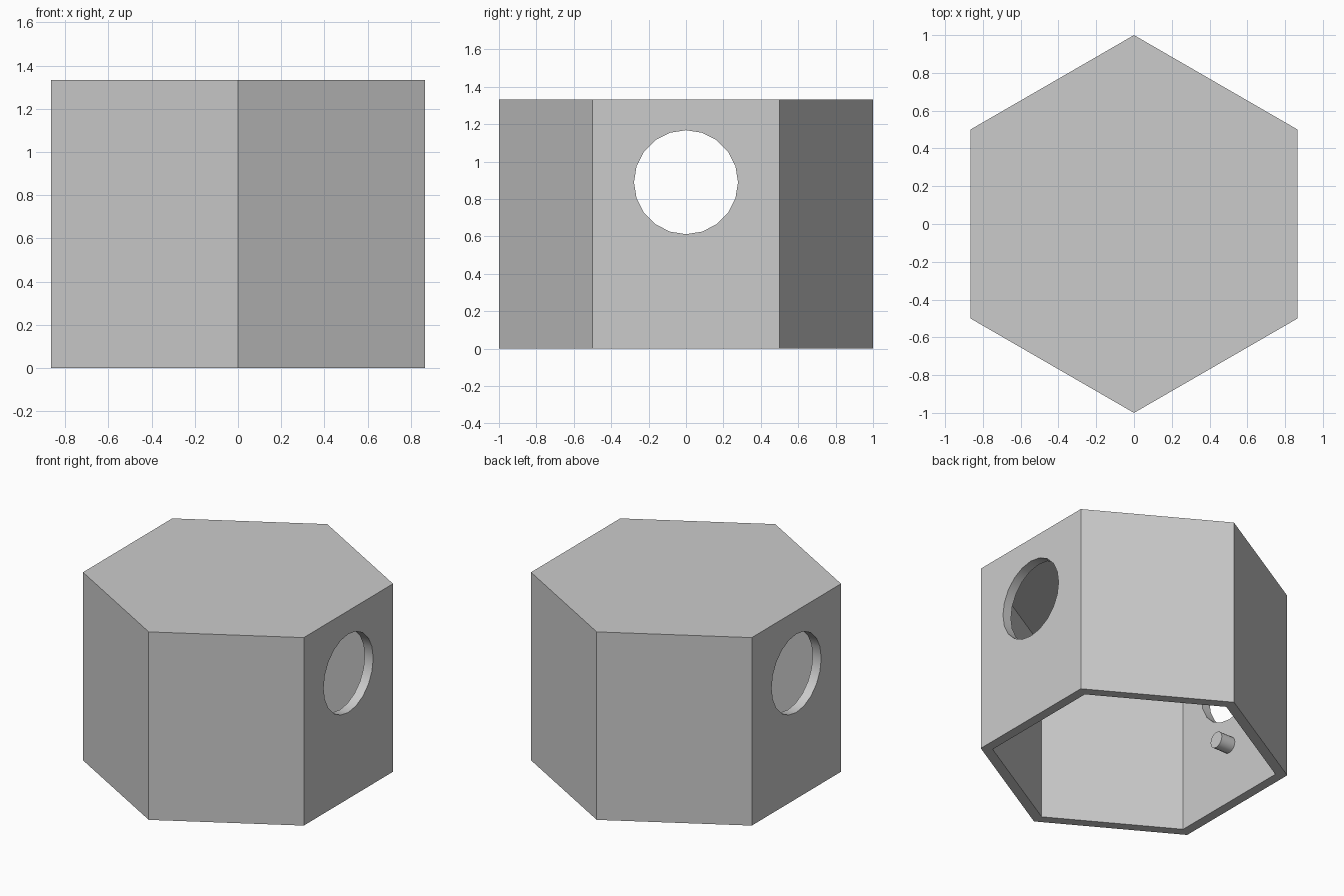
import bpy
import math

cube = bpy.data.objects.get("Cube")
if cube:
    bpy.data.objects.remove(cube, do_unlink=True)

RADIUS, HEIGHT, WALL = 1.0, 1.333, 0.067
HOLE_RADIUS, HOLE_Z = 0.278, 0.89
PEG_RADIUS, PEG_Z = 0.056, 0.42
APOTHEM = RADIUS * math.cos(math.pi / 6)
INNER_RADIUS = (APOTHEM - WALL) / math.cos(math.pi / 6)

grey = bpy.data.materials.new("plain grey")
colour = (0.6, 0.6, 0.6, 1)
grey.use_nodes = True
grey.diffuse_color = colour
grey.node_tree.nodes["Principled BSDF"].inputs["Base Color"].default_value = colour


def upright_hexagon(name, radius, bottom, top):
    bpy.ops.mesh.primitive_cylinder_add(
        vertices=6, radius=radius, depth=top - bottom,
        location=(0, 0, (bottom + top) / 2))
    obj = bpy.context.object
    obj.name = name
    obj.data.materials.append(grey)
    return obj


def rod_along_x(name, radius, start, end, z):
    bpy.ops.mesh.primitive_cylinder_add(
        vertices=20, radius=radius, depth=end - start,
        location=((start + end) / 2, 0, z), rotation=(0, math.pi / 2, 0))
    obj = bpy.context.object
    obj.name = name
    obj.data.materials.append(grey)
    return obj


def cut(target, cutter):
    mod = target.modifiers.new("cut", "BOOLEAN")
    mod.operation = "DIFFERENCE"
    mod.solver = "EXACT"
    mod.object = cutter
    bpy.context.view_layer.objects.active = target
    bpy.ops.object.modifier_apply(modifier=mod.name)
    bpy.data.objects.remove(cutter, do_unlink=True)


# Hexagonal shell with a closed roof and an open bottom
shell = upright_hexagon("hexagonal_shell", RADIUS, 0, HEIGHT)
cut(shell, upright_hexagon("hollow_cutter", INNER_RADIUS, -0.2, HEIGHT - WALL))

# Round openings through both side walls
cut(shell, rod_along_x("opening_cutter", HOLE_RADIUS, -1.2, 1.2, HOLE_Z))

# Short peg on the inside of one wall, below the opening
peg = rod_along_x("inner_peg", PEG_RADIUS, -APOTHEM + WALL / 2, -0.69, PEG_Z)

# Smooth round surfaces, crisp edges elsewhere
for obj in (shell, peg):
    bpy.ops.object.select_all(action="DESELECT")
    obj.select_set(True)
    bpy.context.view_layer.objects.active = obj
    bpy.ops.object.shade_smooth_by_angle(angle=math.radians(30))
